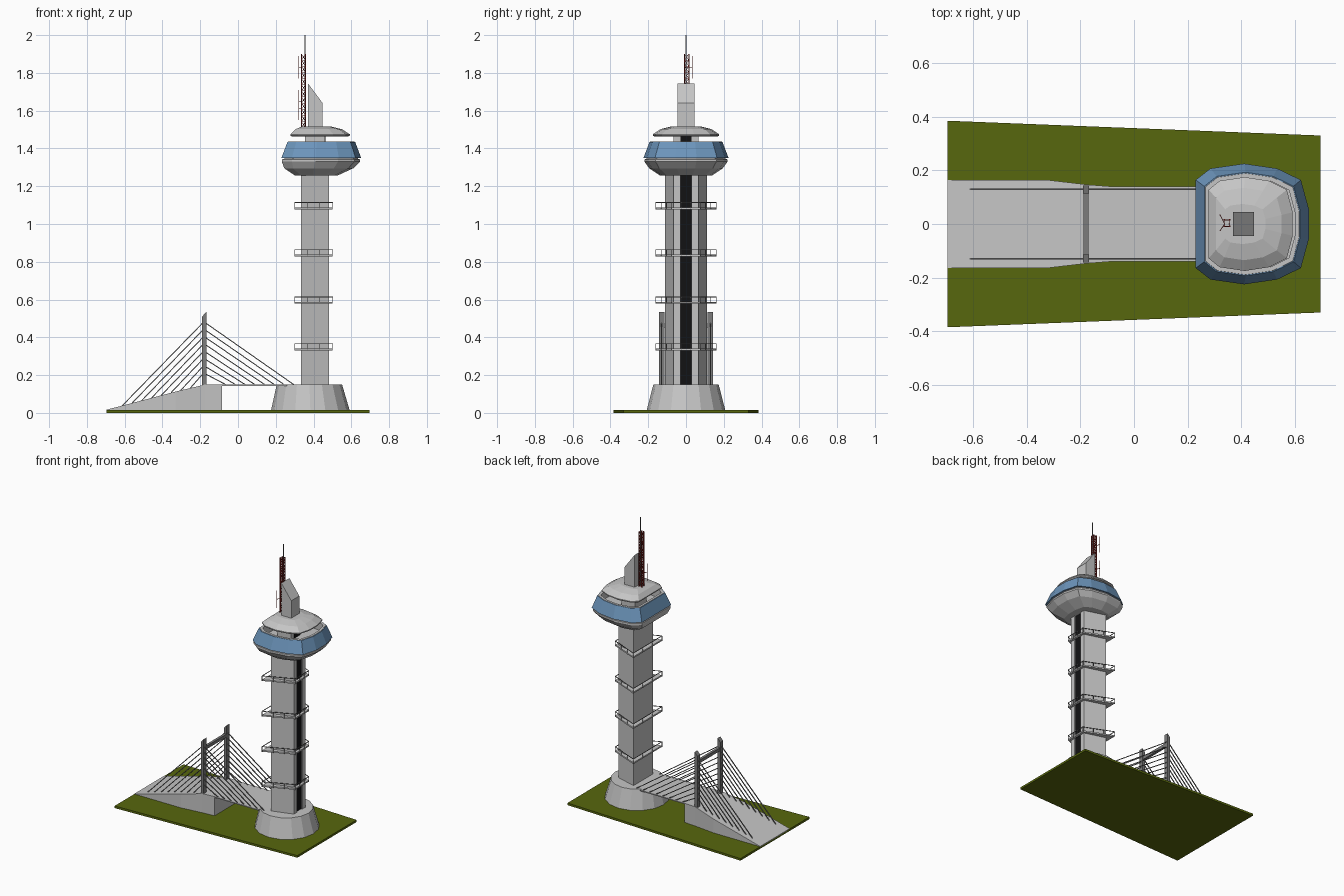
import bpy, bmesh, math
from mathutils import Vector

if "Cube" in bpy.data.objects:
    bpy.data.objects.remove(bpy.data.objects["Cube"])


def material(name, rgb):
    m = bpy.data.materials.new(name)
    m.diffuse_color = (*rgb, 1)
    m.use_nodes = True
    m.node_tree.nodes["Principled BSDF"].inputs["Base Color"].default_value = m.diffuse_color
    return m


CONCRETE = material("light concrete", (.56, .56, .56))
STEEL = material("dark grey steel", (.2, .2, .2))
GRASS = material("olive grass", (.095, .135, .004))
GLASS = material("blue glass", (.15, .30, .50))
BLACK = material("black", (.006, .006, .007))
RED = material("dark red", (.2, .015, .012))


class Part:
    """Collects simple solids into one named object."""

    def __init__(self, name, mat):
        self.name, self.mat, self.bm = name, mat, bmesh.new()

    def loft(self, rings, cap=True, loop=False):
        rows = [[self.bm.verts.new(p) for p in r] for r in rings]
        pairs = list(zip(rows, rows[1:]))
        if loop:
            pairs.append((rows[-1], rows[0]))
        for a, b in pairs:
            n = len(a)
            for i in range(n):
                j = (i + 1) % n
                self.bm.faces.new((a[i], a[j], b[j], b[i]))
        if cap and not loop:
            self.bm.faces.new(rows[0][::-1])
            self.bm.faces.new(rows[-1])
        return self

    def prism(self, poly, z0, z1):
        return self.loft([[(x, y, z) for x, y in poly] for z in (z0, z1)])

    def box(self, x0, x1, y0, y1, z0, z1):
        return self.prism([(x0, y0), (x1, y0), (x1, y1), (x0, y1)], z0, z1)

    def rod(self, p, q, r):
        p, q = Vector(p), Vector(q)
        d = (q - p).normalized()
        u = d.cross(Vector((0, 1, 0)) if abs(d.y) < .9 else Vector((1, 0, 0))).normalized() * r
        v = d.cross(u).normalized() * r
        return self.loft([[c + u + v, c - u + v, c - u - v, c + u - v] for c in (p, q)])

    def done(self):
        bmesh.ops.recalc_face_normals(self.bm, faces=self.bm.faces)
        me = bpy.data.meshes.new(self.name)
        self.bm.to_mesh(me)
        self.bm.free()
        me.materials.append(self.mat)
        bpy.context.collection.objects.link(bpy.data.objects.new(self.name, me))


def mirrored(half):
    return half + [(x, -y) for x, y in reversed(half)]


def circle(cx, r, z, n=16):
    return [(cx + r * math.cos(2 * math.pi * i / n), r * math.sin(2 * math.pi * i / n), z) for i in range(n)]


# Grass base
Part("grass_base", GRASS).prism(mirrored([(-.695, .385), (.695, .33)]), 0, .015).done()

# Round tower foot
Part("tower_foot", CONCRETE).loft([circle(.383, .208, .014), circle(.378, .173, .15)]).done()

# Tapered shaft with a lift slot facing +x
shaft = mirrored([(.333, .11), (.483, .065), (.483, .03), (.47, .03)])
Part("shaft", CONCRETE).prism(shaft, .15, 1.27).done()
Part("lift_strip", BLACK).box(.468, .475, -.0295, .0295, .15, 1.27).done()

# Balconies: floor frame and railing around the shaft
outer = mirrored([(.30, .16), (.50, .075)])
inner = mirrored([(.334, .109), (.482, .064)])
floors, rails = Part("balcony_floors", CONCRETE), Part("balcony_rails", STEEL)
for z in (.33, .578, .828, 1.078):
    floors.loft([[(x, y, h) for x, y in ring] for ring, h in
                 ((outer, z), (outer, z + .010), (inner, z + .010), (inner, z))], loop=True)
    for i in range(4):
        a, b = Vector((*outer[i], z)), Vector((*outer[(i + 1) % 4], z))
        up = Vector((0, 0, .036))
        rails.rod(a + up, b + up, .0018)
        n = 3
        for k in range(n):
            p = a.lerp(b, k / n)
            rails.rod(p, p + up, .0015)
floors.done()
rails.done()

# Faceted plan shared by pod and roof, fitted to an x range and half width
PLAN = mirrored([(0, .73), (.13, .92), (.43, 1), (.72, .92), (.93, .73), (1, .25)])


def ring(z, x0, x1, w):
    return [(x0 + u * (x1 - x0), v * w, z) for u, v in PLAN]


# Observation pod: bowl, window band, open terrace inside
Part("pod_bowl", CONCRETE).loft([
    ring(1.258, .30, .53, .14), ring(1.295, .245, .61, .195), ring(1.33, .232, .645, .22),
    ring(1.342, .232, .645, .22), ring(1.345, .245, .635, .21), ring(1.352, .245, .635, .21)]).done()
Part("pod_windows", GLASS).loft([
    ring(1.350, .230, .652, .225), ring(1.435, .262, .62, .193),
    ring(1.435, .268, .614, .187), ring(1.350, .24, .642, .215)], loop=True).done()
Part("pod_lining", CONCRETE).loft([
    ring(1.353, .24, .642, .214), ring(1.437, .266, .616, .189),
    ring(1.437, .282, .60, .173), ring(1.375, .282, .60, .173)]).done()

# Core between pod and roof
Part("roof_core", CONCRETE).box(.355, .46, -.065, .065, 1.36, 1.475).done()
Part("core_lift_strip", BLACK).box(.459, .464, -.03, .03, 1.37, 1.47).done()

# Saucer roof
Part("saucer_roof", CONCRETE).loft([
    ring(1.463, .285, .583, .168), ring(1.468, .278, .592, .175), ring(1.475, .278, .592, .175),
    ring(1.502, .305, .55, .135), ring(1.517, .34, .49, .075)]).done()

# Slant-topped head house
profile = [(.37, 1.50), (.448, 1.50), (.448, 1.64), (.37, 1.745)]
Part("head_house", CONCRETE).loft([[(x, y, z) for x, z in profile] for y in (-.045, .045)]).done()

# Red lattice mast with dipoles and a top rod
mast = Part("lattice_mast", RED)
legs = [(.336, -.009), (.357, -.009), (.357, .015), (.336, .015)]
steps = 12
for i, (x, y) in enumerate(legs):
    nx, ny = legs[(i + 1) % 4]
    mast.rod((x, y, 1.505), (x, y, 1.9), .0028)
    for k in range(steps):
        z0, z1 = 1.51 + k * .39 / steps, 1.51 + (k + 1) * .39 / steps
        a, b = ((x, y), (nx, ny)) if k % 2 else ((nx, ny), (x, y))
        mast.rod((*a, z0), (*b, z1), .0013)
        mast.rod((x, y, z1), (nx, ny, z1), .0013)
for y, z in ((-.025, 1.61), (.034, 1.83), (.034, 1.65)):
    mast.rod((.321, y, z - .06), (.321, y, z + .06), .0016)
    mast.rod((.321, y, z), (.338, 0, z), .0014)
mast.done()
Part("top_rod", STEEL).rod((.355, 0, 1.5), (.355, 0, 2.0), .002).done()

# Approach ramp: solid abutment, then a thin deck to the tower
stations = [(-.695, .017, .165), (-.33, .113, .165), (-.175, .15, .147), (-.085, .15, .14)]
Part("ramp", CONCRETE).loft([
    [(x, -w, .012), (x, w, .012), (x, w, z), (x, -w, z)] for x, z, w in stations]).done()
Part("bridge_deck", CONCRETE).box(-.09, .26, -.14, .14, .143, .15).done()

# Pylons with slanted tops, and the cross beam
pylons = Part("pylons", STEEL)
for s in (-1, 1):
    pylons.loft([[(x, s * y, z) for x, z in
                  ((-.19, .12), (-.168, .12), (-.168, .535), (-.19, .51))] for y in (.113, .143)])
pylons.box(-.188, -.170, -.115, .115, .45, .472)
pylons.done()


# Stay cables in two planes
def deck_z(x):
    for (xa, za, _), (xb, zb, _) in zip(stations, stations[1:]):
        if x <= xb:
            return za + (zb - za) * (x - xa) / (xb - xa)
    return .15


cables = Part("stay_cables", STEEL)
for s in (-1, 1):
    for k in range(8):
        t = k / 7
        zt = .475 - .27 * t
        for xp, xd in ((-.188, -.612 + .36 * t), (-.17, .295 - .36 * t)):
            cables.rod((xp, s * .13, zt), (xd, s * .13, deck_z(xd)), .0026)
cables.done()
